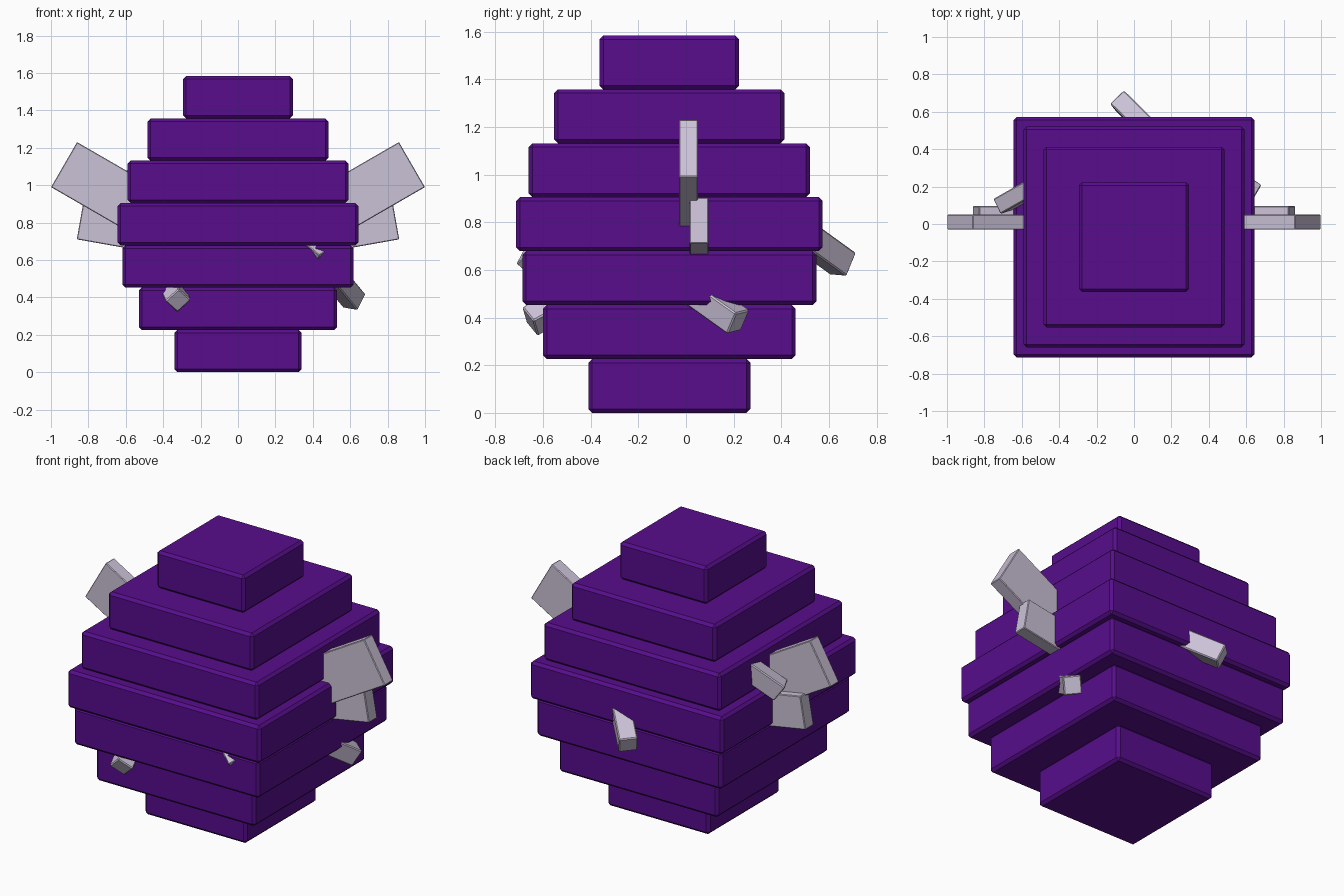
import bpy
from mathutils import Vector, Matrix

cube = bpy.data.objects.get("Cube")
if cube:
    bpy.data.objects.remove(cube, do_unlink=True)


def make_material(name, rgb):
    mat = bpy.data.materials.new(name)
    mat.use_nodes = True
    color = (*rgb, 1.0)
    mat.diffuse_color = color
    mat.node_tree.nodes["Principled BSDF"].inputs["Base Color"].default_value = color
    return mat


purple = make_material("deep purple", (0.095, 0.004, 0.26))
lavender = make_material("pale lavender grey", (0.60, 0.54, 0.68))


def block(name, center, size, mat, bevel, rotation=Matrix.Identity(3)):
    """Box with narrow chamfered edges."""
    bpy.ops.mesh.primitive_cube_add(size=1)
    ob = bpy.context.object
    ob.name = name
    ob.data.transform(Matrix.Diagonal((*size, 1)))
    ob.matrix_world = Matrix.Translation(center) @ rotation.to_4x4()
    ob.data.materials.append(mat)
    mod = ob.modifiers.new("chamfer", "BEVEL")
    mod.width = bevel
    mod.segments = 1
    return ob


def shard(name, tip, axis, side, width, height, length, bevel=0.006):
    """Box whose outer end is centred on tip and points along axis."""
    a = Vector(axis).normalized()
    s = Vector(side)
    s = (s - a * s.dot(a)).normalized()
    t = a.cross(s)
    rotation = Matrix((s, t, a)).transposed()
    center = Vector(tip) - a * length / 2
    return block(name, center, (width, height, length), lavender, bevel, rotation)


# Stacked square tiers of the body, bottom to top
half_widths = [0.34, 0.53, 0.617, 0.643, 0.59, 0.483, 0.293]
step = 0.2262
for i, half in enumerate(half_widths):
    block(f"body_tier_{i + 1}", (0, -0.07, step * (i + 0.5)),
          (half * 2, half * 2, step), purple, 0.016)

# Paired flat fins on both sides
for label, sx in (("left", 1), ("right", -1)):
    shard(f"{label}_upper_fin", (sx * 0.93, 0.01, 1.11), (sx * 0.866, 0, 0.5),
          (0, 1, 0), 0.08, 0.278, 0.55, 0.004)
    shard(f"{label}_lower_fin", (sx * 0.845, 0.055, 0.807), (sx * 0.985, 0, 0.174),
          (0, 1, 0), 0.08, 0.196, 0.4, 0.004)

# Small tilted shards poking out of the body
shard("front_right_shard", (-0.32, -0.655, 0.383), (0.2, -0.85, -0.47),
      (-0.065, -0.04, 0.06), 0.1, 0.1, 0.26)
shard("front_left_shard", (0.458, -0.646, 0.617), (0.72, -0.32, -0.6),
      (0.77, 0.55, 0.4), 0.1, 0.1, 0.2, 0.004)
shard("left_shard", (0.622, 0.22, 0.381), (0.43, 0.73, -0.52),
      (-0.035, -0.025, -0.094), 0.104, 0.1, 0.3)
shard("back_shard", (-0.077, 0.66, 0.625), (-0.635, 0.626, -0.453),
      (0.031, -0.041, -0.1), 0.11, 0.103, 0.26)
shard("right_shard", (-0.704, 0.103, 0.909), (-0.707, -0.4, -0.585),
      (0.036, -0.075, 0.008), 0.09, 0.11, 0.26)
